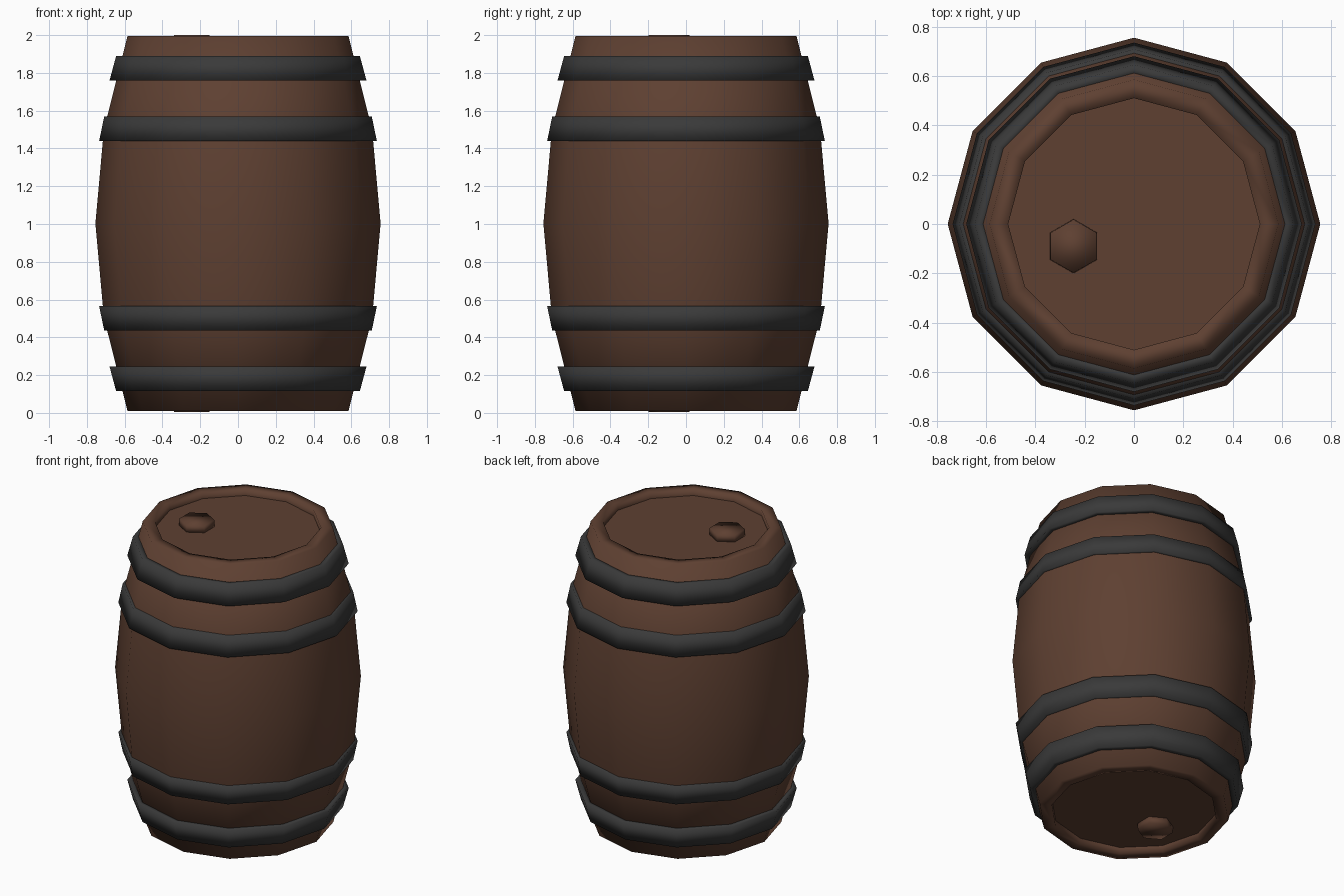
import bpy
import bmesh
from math import cos, sin, tau

SIDES = 12
MID = 1.0025  # height of the barrel's widest ring

if "Cube" in bpy.data.objects:
    bpy.data.objects.remove(bpy.data.objects["Cube"], do_unlink=True)


def material(name, rgb):
    mat = bpy.data.materials.new(name)
    mat.use_nodes = True
    mat.diffuse_color = (*rgb, 1)
    bsdf = mat.node_tree.nodes["Principled BSDF"]
    bsdf.inputs["Base Color"].default_value = (*rgb, 1)
    bsdf.inputs["Roughness"].default_value = 0.8
    return mat


wood = material("brown_wood", (0.112, 0.051, 0.031))
iron = material("dark_iron", (0.042, 0.042, 0.042))


def lathe(name, profile, mat, sides=SIDES, closed=False, caps=False,
          smooth=True, centre=(0, 0), turn=0.0):
    """Spin a (radius, height) profile round a vertical axis."""
    bm = bmesh.new()
    rings = []
    for r, z in profile:
        angles = [tau * i / sides + turn for i in range(sides)]
        rings.append([bm.verts.new((centre[0] + r * cos(a),
                                    centre[1] + r * sin(a), z)) for a in angles])
    pairs = list(zip(rings, rings[1:]))
    if closed:
        pairs.append((rings[-1], rings[0]))
    for low, high in pairs:
        for i in range(sides):
            j = (i + 1) % sides
            bm.faces.new((low[i], low[j], high[j], high[i]))
    if caps:
        bm.faces.new(rings[0][::-1])
        if len(rings) > 1:
            bm.faces.new(rings[-1])
    if len(rings) > 1:
        bmesh.ops.recalc_face_normals(bm, faces=bm.faces)
    for face in bm.faces:
        face.smooth = smooth
    mesh = bpy.data.meshes.new(name)
    bm.to_mesh(mesh)
    bm.free()
    mesh.materials.append(mat)
    obj = bpy.data.objects.new(name, mesh)
    bpy.context.collection.objects.link(obj)
    return obj


def flip(profile):
    return [(r, 2 * MID - z) for r, z in reversed(profile)]


# Staves with the rolled lip at both ends
upper = [(0.71, 1.5), (0.585, 1.995), (0.51, 1.995), (0.51, 1.95)]
lathe("staves", flip(upper) + [(0.755, MID)] + upper, wood, closed=True)

# Hoops, mirrored about the middle: (bottom radius, bottom, top radius, top)
hoops = {"outer_hoop": (0.68, 1.76, 0.645, 1.89),
         "inner_hoop": (0.735, 1.44, 0.708, 1.57)}
for name, (r0, z0, r1, z1) in hoops.items():
    section = [(r0 - 0.045, z0), (r0, z0), (r1, z1), (r1 - 0.045, z1)]
    lathe("upper_" + name, section, iron, closed=True)
    lathe("lower_" + name, flip(section), iron, closed=True)

# Recessed heads, each with a six-sided bung
head = [(0.51, 1.93), (0.51, 1.955)]
bung = [(0.11, 1.95), (0.108, 2.0)]
for end, place in (("top", list), ("bottom", flip)):
    lathe(end + "_head", place(head), wood, caps=True, smooth=False)
    lathe(end + "_bung", place(bung), wood, sides=6, caps=True,
          centre=(-0.245, -0.09), turn=tau / 4)
